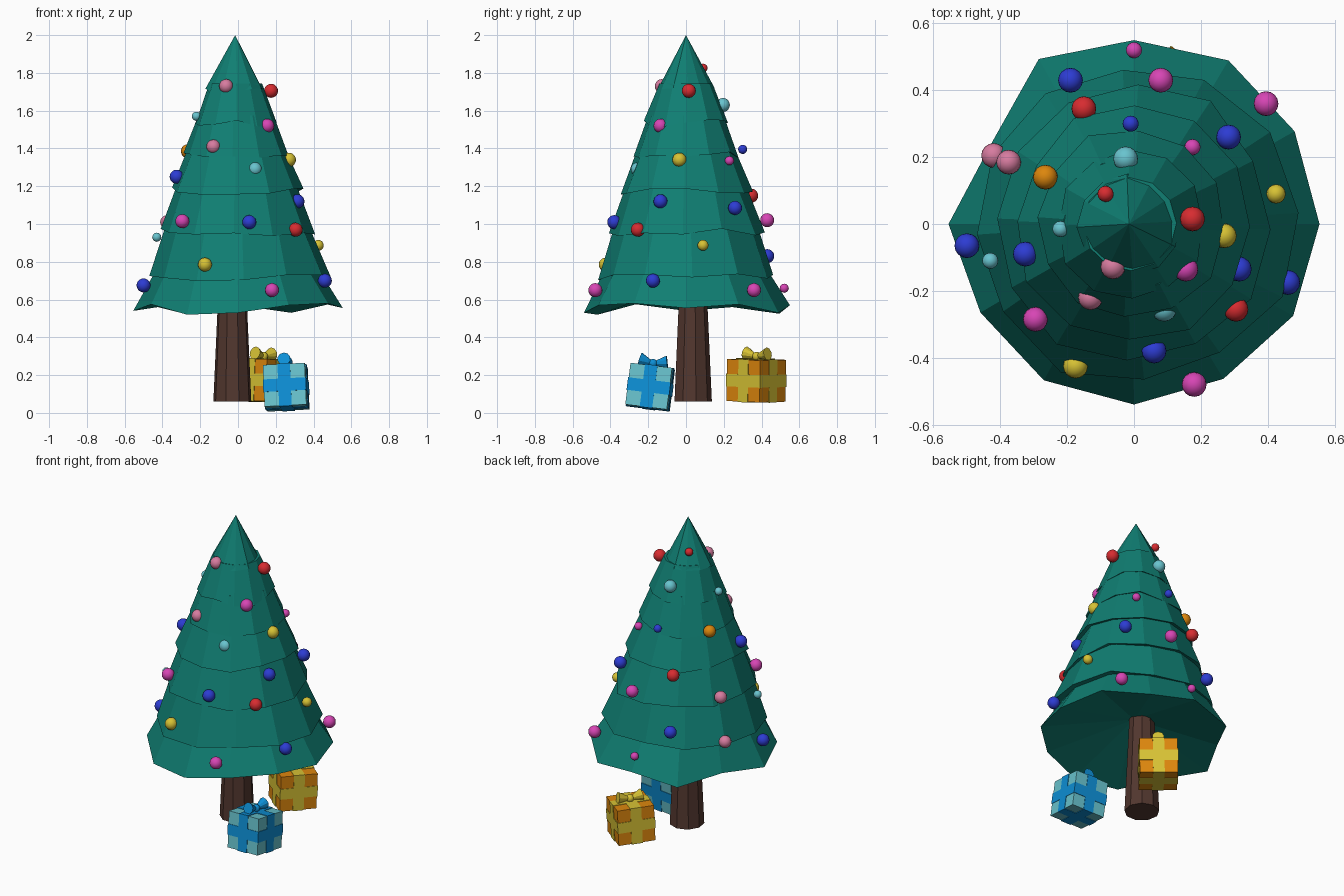
import bpy
import bmesh
import math
import random
from mathutils import Euler, Matrix, Vector

random.seed(4)
if "Cube" in bpy.data.objects:
    bpy.data.objects.remove(bpy.data.objects["Cube"])


def material(name, rgb):
    mat = bpy.data.materials.new(name)
    mat.use_nodes = True
    mat.diffuse_color = (*rgb, 1)
    mat.node_tree.nodes["Principled BSDF"].inputs["Base Color"].default_value = (*rgb, 1)
    return mat


green = material("pine green", (.005, .21, .17))
brown = material("bark brown", (.085, .038, .028))
pale_blue = material("pale blue", (.14, .55, .62))
sky_blue = material("ribbon blue", (.004, .28, .68))
orange = material("orange", (.72, .24, .004))
yellow = material("yellow", (.68, .54, .035))
red = material("red", (.68, .025, .03))
blue = material("deep blue", (.026, .045, .65))
magenta = material("magenta", (.68, .06, .46))
pink = material("pink", (.68, .2, .35))


def make_object(name, bm, mat, matrix=None, smooth=False):
    """Turn a bmesh into a finished object."""
    bmesh.ops.recalc_face_normals(bm, faces=bm.faces)
    mesh = bpy.data.meshes.new(name)
    bm.to_mesh(mesh)
    bm.free()
    mesh.materials.append(mat)
    for poly in mesh.polygons:
        poly.use_smooth = smooth
    obj = bpy.data.objects.new(name, mesh)
    bpy.context.collection.objects.link(obj)
    if matrix is not None:
        obj.matrix_world = matrix
    return obj


# Foliage: overlapping faceted skirts with uneven hems and hollow undersides
SIDES = 12


def ring(bm, radii, heights, twist):
    verts = []
    for i in range(SIDES):
        a = math.tau * i / SIDES + twist
        lean = -.015 * (heights[i] - .55) / 1.45
        verts.append(bm.verts.new((lean + radii[i] * math.cos(a),
                                   radii[i] * math.sin(a), heights[i])))
    return verts


def foliage_tier(name, top_r, top_z, radii, heights, twist=0):
    bm = bmesh.new()
    hem = ring(bm, radii, heights, twist)
    mid_z = sum(heights) / SIDES
    hollow = bm.verts.new((0, 0, mid_z + .13))
    if top_r:
        neck = ring(bm, [top_r] * SIDES, [top_z] * SIDES, twist)
        bm.faces.new(neck)
    else:
        tip = bm.verts.new((-.015, 0, top_z))
    for i in range(SIDES):
        j = (i + 1) % SIDES
        if top_r:
            bm.faces.new((hem[i], hem[j], neck[j], neck[i]))
        else:
            bm.faces.new((hem[i], hem[j], tip))
        bm.faces.new((hem[j], hem[i], hollow))
    make_object(name, bm, green)


hems = [(1.705, .155), (1.535, .222), (1.365, .283), (1.175, .348), (.955, .42), (.715, .48)]
top_r, top_z = 0, 2
for n, (z, r) in enumerate(hems):
    radii = [r * random.uniform(.96, 1.04) for i in range(SIDES)]
    heights = [z + random.uniform(-.02, .02) for i in range(SIDES)]
    foliage_tier(f"foliage_tier_{n + 1}", top_r, top_z, radii, heights, random.uniform(-.08, .08))
    top_r, top_z = r * .9, z + .04

skirt_r = [.555, .555, .565, .55, .57, .49, .555, .53, .54, .54, .535, .55]
skirt_z = [.555, .575, .53, .57, .525, .56, .54, .575, .52, .53, .57, .58]
foliage_tier("foliage_skirt", top_r, top_z, skirt_r, skirt_z)

# Trunk
bm = bmesh.new()
bmesh.ops.create_cone(bm, cap_ends=True, segments=9, radius1=.102, radius2=.07, depth=.7)
make_object("trunk", bm, brown, Matrix.Translation((-.03, .035, .41)))

# Baubles: x, y, z per colour, large ones first and small ones second
BIG, SMALL = .037, .024
baubles = [
    (magenta, BIG, [(.08, .43, 1.02), (.395, .36, .65), (.155, -.135, 1.52),
                    (-.295, -.285, 1.015), (.18, -.48, .65)]),
    (magenta, SMALL, [(0, .52, .66), (.175, .23, 1.335)]),
    (blue, BIG, [(-.19, .43, .83), (.283, .26, 1.085), (-.5, -.065, .675), (-.325, -.09, 1.25),
                 (.315, -.135, 1.12), (.46, -.175, .7), (.06, -.38, 1.01)]),
    (blue, SMALL, [(-.01, .3, 1.395)]),
    (red, BIG, [(-.15, .345, 1.15), (.175, .015, 1.705), (.305, -.255, .97)]),
    (red, SMALL, [(-.085, .09, 1.825)]),
    (pink, BIG, [(-.42, .205, .745), (-.375, .185, 1.01), (-.063, -.128, 1.73),
                 (-.13, -.22, 1.41)]),
    (pale_blue, BIG, [(-.025, .195, 1.63), (.09, -.255, 1.29)]),
    (pale_blue, SMALL, [(-.22, -.015, 1.57), (-.43, -.11, .93)]),
    (yellow, BIG, [(.27, -.035, 1.34), (-.175, -.425, .785)]),
    (yellow, SMALL * 1.2, [(.425, .09, .887)]),
    (orange, BIG, [(-.265, .14, 1.385)]),
]
for mat, radius, spots in baubles:
    for spot in spots:
        bm = bmesh.new()
        bmesh.ops.create_uvsphere(bm, u_segments=16, v_segments=10, radius=radius)
        make_object("bauble_" + mat.name.replace(" ", "_"), bm, mat, Matrix.Translation(spot), True)


# Gifts: box, three ribbon bands and a bow of two flared loops and a knot
def gift(name, centre, turn, size, paper, ribbon):
    base = Matrix.Translation(centre) @ Euler([math.radians(t) for t in turn]).to_matrix().to_4x4()

    def block(part, dims, mat):
        bm = bmesh.new()
        bmesh.ops.create_cube(bm, size=1)
        bmesh.ops.scale(bm, vec=dims, verts=bm.verts)
        make_object(f"{name}_{part}", bm, mat, base)

    block("box", (size, size, size), paper)
    for axis in range(3):
        dims = [size + .006] * 3
        dims[axis] = size * .3
        block("band_" + "xyz"[axis], dims, ribbon)

    bow = base @ Matrix.Translation((0, 0, size / 2 + .016))
    for side in (-1, 1):
        bm = bmesh.new()
        bmesh.ops.create_cone(bm, cap_ends=True, segments=10, radius1=.01, radius2=.035, depth=.07)
        tilt = Matrix.Rotation(-side * math.radians(78), 4, "X")
        make_object(f"{name}_bow_loop", bm, ribbon, bow @ tilt @ Matrix.Translation((0, 0, .04)))
    bm = bmesh.new()
    bmesh.ops.create_uvsphere(bm, u_segments=12, v_segments=8, radius=.024)
    make_object(f"{name}_bow_knot", bm, ribbon, bow, True)


gift("blue_gift", (.255, -.19, .136), (-7, -3, -4), .222, pale_blue, sky_blue)
gift("orange_gift", (.13, .372, .172), (-2, 1, -38), .222, orange, yellow)
